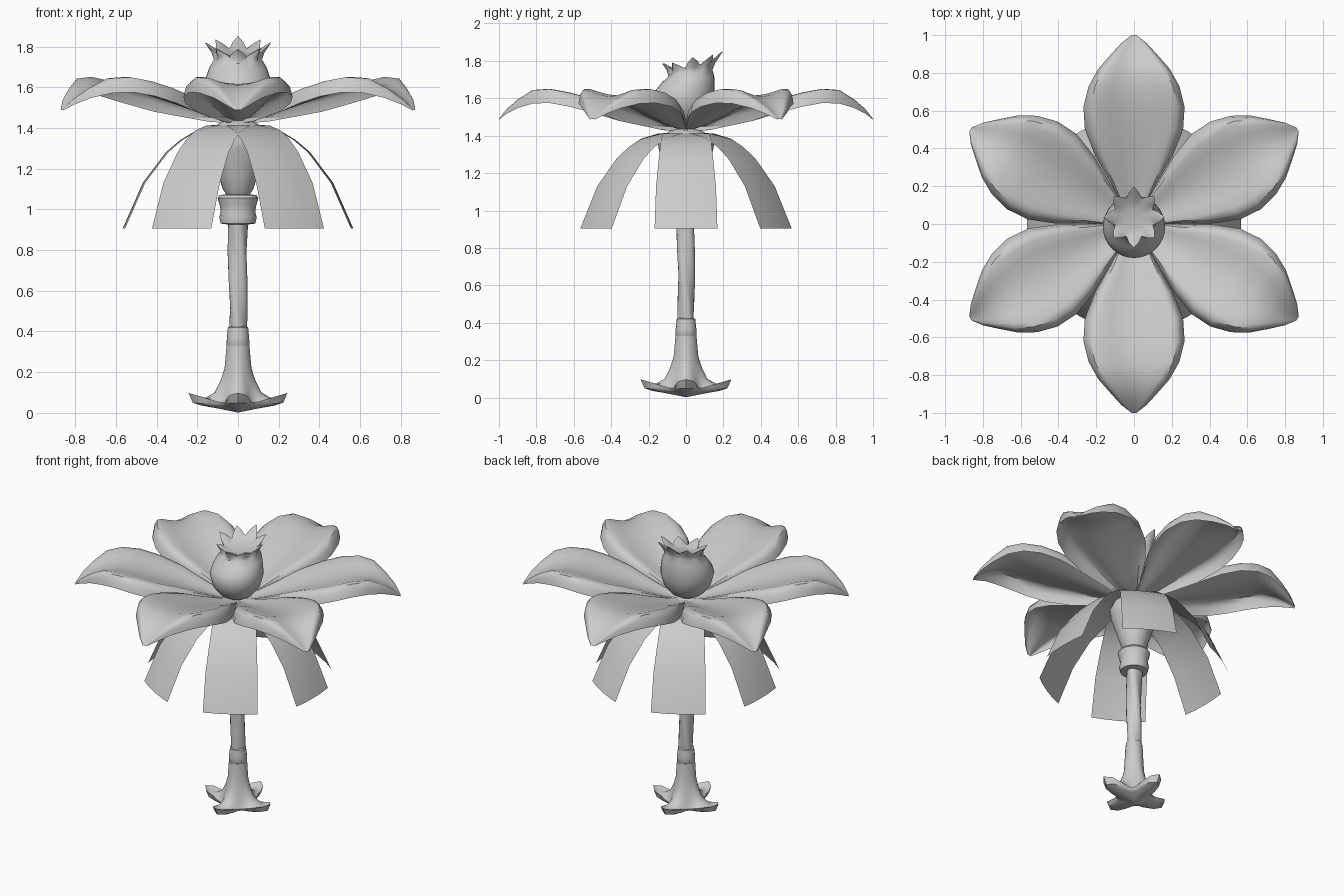
import bpy, bmesh
from math import sin, cos, pi, radians

if "Cube" in bpy.data.objects:
    bpy.data.objects.remove(bpy.data.objects["Cube"])

grey = bpy.data.materials.new("light_grey")
grey.diffuse_color = (0.6, 0.6, 0.6, 1)
grey.use_nodes = True
grey.node_tree.nodes["Principled BSDF"].inputs["Base Color"].default_value = grey.diffuse_color


def skin(name, rows, closed=False, angle=45):
    """Mesh from rows of points; closed rows wrap around and get shut ends."""
    bm = bmesh.new()
    grid = [[bm.verts.new(p) for p in row] for row in rows]
    n = len(rows[0])
    for a, b in zip(grid, grid[1:]):
        for j in range(n if closed else n - 1):
            k = (j + 1) % n
            bm.faces.new((a[j], b[j], b[k], a[k]))
    if closed:
        bm.faces.new(grid[0])
        bm.faces.new(grid[-1])
        bmesh.ops.recalc_face_normals(bm, faces=bm.faces)
    me = bpy.data.meshes.new(name)
    bm.to_mesh(me)
    bm.free()
    me.materials.append(grey)
    ob = bpy.data.objects.new(name, me)
    bpy.context.collection.objects.link(ob)
    bpy.ops.object.select_all(action='DESELECT')
    ob.select_set(True)
    bpy.context.view_layer.objects.active = ob
    bpy.ops.object.shade_smooth_by_angle(angle=radians(angle))
    return ob


def ring(r, z, n):
    return [(r * cos(2 * pi * j / n), r * sin(2 * pi * j / n), z) for j in range(n)]


def lathe(name, profile, n=24):
    return skin(name, [ring(r, z, n) for r, z in profile], True)


def radial(name, sections, ang):
    """sections: rows of (along, across, z) turned to the given angle."""
    c, s = cos(ang), sin(ang)
    return skin(name, [[(u * c - v * s, u * s + v * c, z) for u, v, z in row]
                       for row in sections])


# foot: four upturned pointed lobes blended with a narrow waist
lobe = [(.002, .002), (.1, .022), (.18, .036), (.222, .05), (.243, .098), (.212, .074),
        (.165, .072), (.115, .1), (.085, .16), (.066, .22), (.056, .33)]
valley = [(.002, .002), (.05, .018), (.085, .03), (.1, .038), (.106, .05), (.103, .06),
          (.096, .08), (.085, .115), (.074, .16), (.062, .22), (.056, .33)]
rows = []
for (r1, z1), (r0, z0) in zip(lobe, valley):
    row = []
    for j in range(32):
        a = 2 * pi * j / 32
        m = (0.5 + 0.5 * cos(4 * a)) ** 1.5
        r, z = r0 + (r1 - r0) * m, z0 + (z1 - z0) * m
        row.append((r * cos(a), r * sin(a), z))
    rows.append(row)
skin("foot", rows, True)

# stem: gently twisted fluted shaft
rows = []
for i in range(15):
    z = 0.38 + 0.6 * i / 14
    row = []
    for j in range(20):
        a = 2 * pi * j / 20
        r = (0.042 + 0.006 * i / 14) * (1 + 0.1 * cos(3 * a + 12 * z))
        row.append((r * cos(a), r * sin(a), z))
    rows.append(row)
skin("stem", rows, True)

# collars and the cup under the flower
lathe("lower_collar", [(.045, .315), (.056, .33), (.055, .37), (.052, .395),
                       (.05, .42), (.04, .425)], 16)
lathe("upper_collar", [(.045, .925), (.085, .93), (.092, .96), (.085, .99), (.09, 1.02),
                       (.1, 1.055), (.09, 1.07), (.05, 1.075)], 16)
lathe("flower_cup", [(.05, 1.06), (.075, 1.1), (.095, 1.16), (.115, 1.22), (.14, 1.3),
                     (.15, 1.35), (.13, 1.4), (.07, 1.435), (.02, 1.445)])

# six drooping strap leaves, slightly bowed outward across their width
strap = [(.02, 1.418, .03), (.11, 1.412, .125), (.21, 1.385, .132), (.285, 1.34, .138),
         (.355, 1.28, .145), (.468, 1.13, .16), (.567, .905, .168)]
for k in range(6):
    radial(f"strap_leaf_{k + 1}",
           [[(r - .012 * v * v, v * h, z) for v in (-1, -.5, 0, .5, 1)] for r, z, h in strap],
           k * pi / 3)

# six broad petals, cupped with rims rolled down: radius, height, half width
petal = [(.03, 1.43, .03), (.12, 1.445, .075), (.22, 1.475, .125), (.36, 1.52, .205),
         (.5, 1.562, .26), (.62, 1.595, .268), (.73, 1.615, .24), (.82, 1.61, .19),
         (.9, 1.572, .12), (.96, 1.53, .065), (1.0, 1.488, .012)]
across = [(0, 0), (.25, .006), (.5, .02), (.72, .036), (.86, .034), (.95, .008), (1, -.04)]
section = [(-v, d) for v, d in across[:0:-1]] + across
for k in range(6):
    radial(f"petal_{k + 1}",
           [[(r, v * h, z + d * min(1, h / .2)) for v, d in section] for r, z, h in petal],
           pi / 6 + k * pi / 3)

# bud: round body ending in a backward-leaning crown of eight points
# each row: radius, extra radius at points, height, extra height at points
bud = [(.03, 0, 1.43, 0), (.1, 0, 1.47, 0), (.145, 0, 1.525, 0), (.165, 0, 1.6, 0),
       (.157, 0, 1.65, 0), (.14, 0, 1.7, 0), (.118, 0, 1.735, 0), (.108, .022, 1.75, .02),
       (.108, .055, 1.77, .05), (.1, .045, 1.768, .045), (.085, 0, 1.765, 0),
       (.05, 0, 1.76, 0), (.003, 0, 1.758, 0)]
rows = []
for r0, dr, z0, dz in bud:
    lean = min(1, max(0, (z0 - 1.62) / .15))
    row = []
    for j in range(32):
        a = 2 * pi * j / 32 + pi / 2
        m = abs(2 - j % 4) / 2 * (1 if (j + 2) // 4 % 2 == 0 else .85)
        r = r0 + dr * m
        y = r * sin(a)
        row.append((r * cos(a), y - .015 + .05 * lean, z0 + dz * m + .2 * lean * y))
    rows.append(row)
skin("bud", rows, True)
